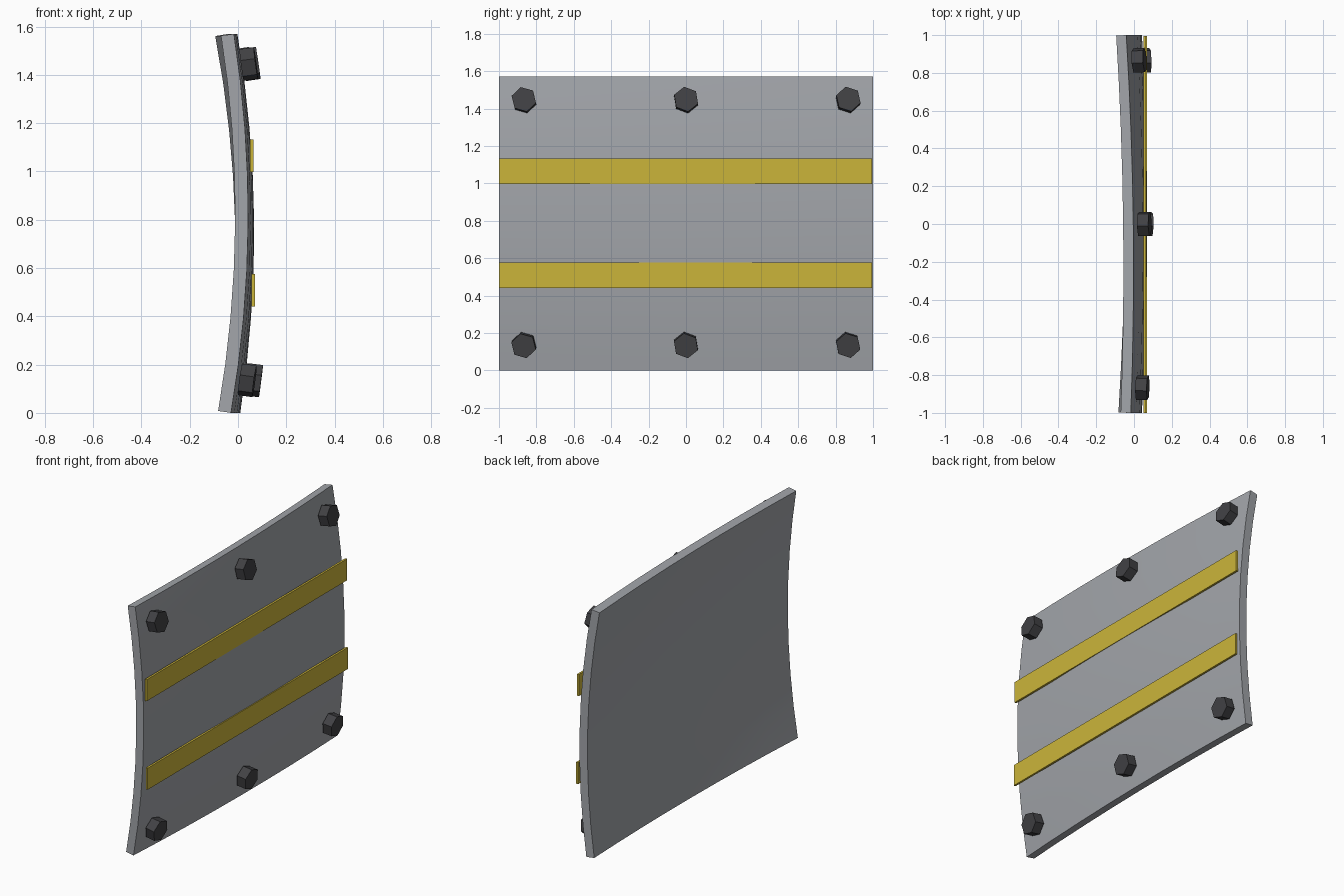
import bpy, bmesh, math
from mathutils import Vector

old = bpy.data.objects.get("Cube")
if old:
    bpy.data.objects.remove(old, do_unlink=True)

HEIGHT = 1.57
MID = HEIGHT / 2
THICK = 0.054


def material(name, r, g, b):
    m = bpy.data.materials.new(name)
    m.use_nodes = True
    m.diffuse_color = (r, g, b, 1)
    m.node_tree.nodes["Principled BSDF"].inputs["Base Color"].default_value = (r, g, b, 1)
    return m


steel = material("grey steel", 0.36, 0.375, 0.40)
yellow = material("warning yellow", 0.60, 0.46, 0.042)
dark = material("dark iron", 0.053, 0.053, 0.058)


def finish(bm, name, mat):
    mesh = bpy.data.meshes.new(name)
    bm.to_mesh(mesh)
    bm.free()
    mesh.materials.append(mat)
    obj = bpy.data.objects.new(name, mesh)
    bpy.context.collection.objects.link(obj)
    return obj


# Gently domed, slightly twisted outer surface
def surface(y, z):
    t = (z - MID) / MID
    x = 0.067 - 0.025 * y * y - 0.065 * t * t - 0.012 * y * t - 0.006 * t
    return Vector((x, y, z))


def normal(y, z):
    e = 0.01
    dy = surface(y + e, z) - surface(y - e, z)
    dz = surface(y, z + e) - surface(y, z - e)
    return dy.cross(dz).normalized()


# Curved plate
bm = bmesh.new()
N = 8
grid = [[bm.verts.new(surface(-1 + 2 * i / N, HEIGHT * j / N)) for j in range(N + 1)]
        for i in range(N + 1)]
for i in range(N):
    for j in range(N):
        bm.faces.new((grid[i][j], grid[i + 1][j], grid[i + 1][j + 1], grid[i][j + 1]))
plate = finish(bm, "curved_plate", steel)
solid = plate.modifiers.new("thickness", "SOLIDIFY")
solid.thickness = THICK
solid.offset = -1
bpy.ops.object.select_all(action="DESELECT")
bpy.context.view_layer.objects.active = plate
plate.select_set(True)
bpy.ops.object.modifier_apply(modifier="thickness")
bpy.ops.object.shade_smooth_by_angle(angle=math.radians(30))

# Straight stripe bars across the plate
for name, x, z in (("upper_stripe", 0.057, 1.065), ("lower_stripe", 0.063, 0.508)):
    bm = bmesh.new()
    bmesh.ops.create_cube(bm, size=1)
    for v in bm.verts:
        v.co = Vector((x + v.co.x * 0.013, v.co.y * 1.995 - 0.002, z + v.co.z * 0.136))
    finish(bm, name, yellow)


# Hexagonal bolt heads, square to the surface
def bolt(name, y, z, roll, radius=0.068, depth=0.06, lift=0.038):
    n = normal(y, z)
    side = n.cross(Vector((0, 0, 1))).normalized()
    up = side.cross(n)
    centre = surface(y, z) + n * lift
    bm = bmesh.new()
    rings = []
    for s in (-0.5, 0.5):
        ring = []
        for k in range(6):
            a = math.radians(roll + 60 * k)
            ring.append(bm.verts.new(centre + n * depth * s
                                     + (up * math.cos(a) + side * math.sin(a)) * radius))
        rings.append(ring)
        bm.faces.new(ring)
    for k in range(6):
        m = (k + 1) % 6
        bm.faces.new((rings[0][k], rings[0][m], rings[1][m], rings[1][k]))
    bmesh.ops.recalc_face_normals(bm, faces=bm.faces)
    finish(bm, name, dark)


for row, z in (("lower", 0.14), ("upper", 1.44)):
    for place, y, roll in (("front", -0.865, 14), ("middle", 0, 9), ("back", 0.865, 12)):
        # roll leans the top corner toward the front
        bolt(f"{row}_{place}_bolt", y, z, roll if normal(y, z).cross(Vector((0, 0, 1))).y < 0 else -roll)
